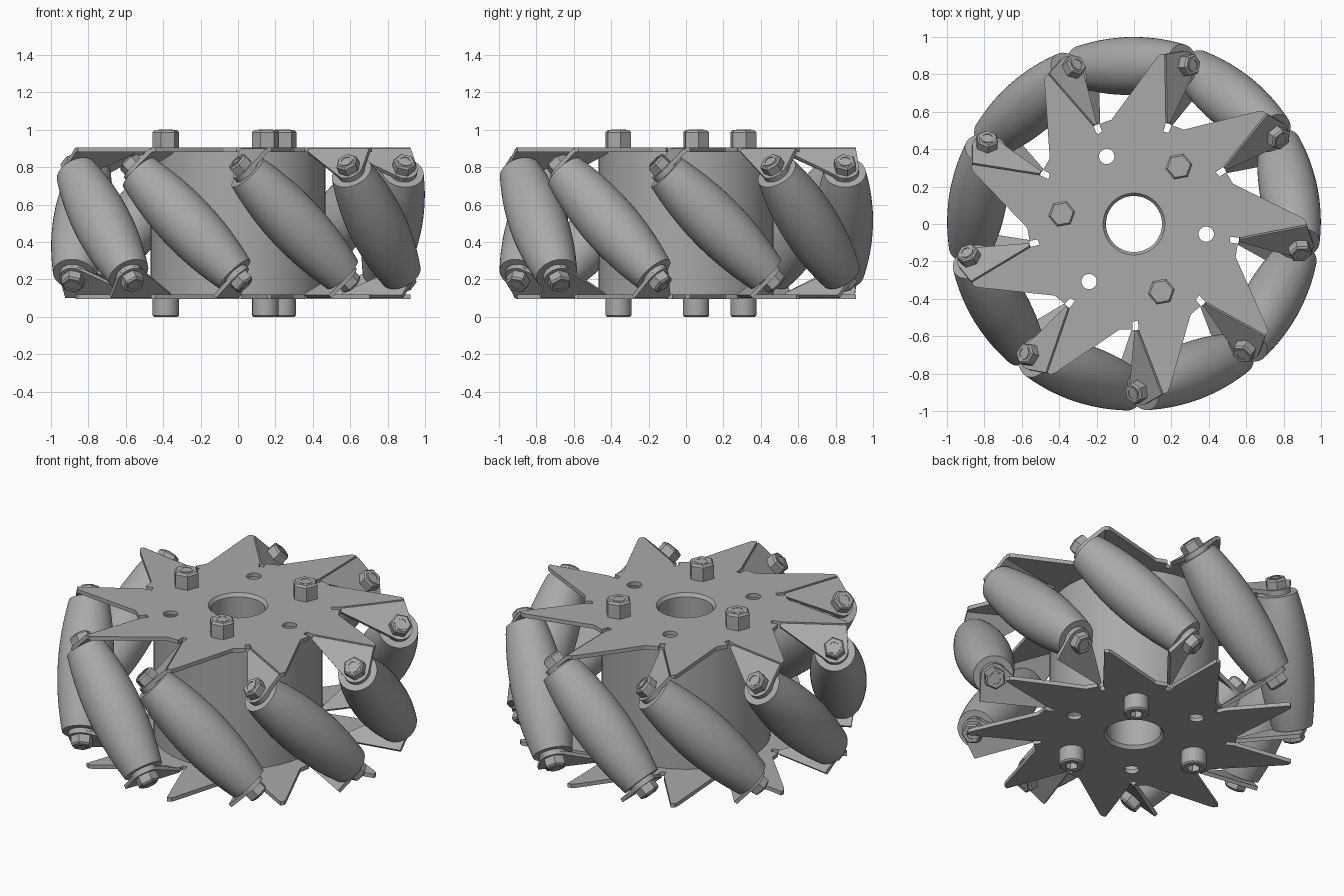
import bpy, bmesh
from math import sqrt, sin, cos, radians, pi
from mathutils import Matrix, Vector

if "Cube" in bpy.data.objects:
    bpy.data.objects.remove(bpy.data.objects["Cube"], do_unlink=True)

COUNT = 9               # rollers around the wheel
AXIS_R = 0.845          # distance of roller centres from the wheel axis
PLATE_Z, THICK = 0.892, 0.024
scene = bpy.context.scene

steel = bpy.data.materials.new("grey steel")
steel.use_nodes = True
grey = (0.40, 0.40, 0.40, 1)
steel.diffuse_color = grey
steel.node_tree.nodes["Principled BSDF"].inputs["Base Color"].default_value = grey


def move(x, y, z):
    return Matrix.Translation((x, y, z))


def turn(angle, axis="Z"):
    return Matrix.Rotation(radians(angle), 4, axis)


def place(name, mesh, matrix=Matrix()):
    ob = bpy.data.objects.new(name, mesh)
    ob.matrix_world = matrix
    scene.collection.objects.link(ob)
    return ob


def finish(mesh, smooth_angle=30):
    """Give a mesh its material and smooth it between sharp edges."""
    mesh.materials.clear()
    mesh.materials.append(steel)
    bm = bmesh.new()
    bm.from_mesh(mesh)
    bmesh.ops.recalc_face_normals(bm, faces=bm.faces)
    for f in bm.faces:
        f.smooth = True
        f.material_index = 0
    for e in bm.edges:
        e.smooth = e.is_manifold and e.calc_face_angle(0) < radians(smooth_angle)
    bm.to_mesh(mesh)
    bm.free()
    return mesh


def lathe(name, profile, sides):
    """Spin (radius, height) points around z."""
    bm = bmesh.new()
    verts = [bm.verts.new((r, 0, z)) for r, z in profile]
    edges = [bm.edges.new(pair) for pair in zip(verts, verts[1:])]
    bmesh.ops.spin(bm, geom=verts + edges, cent=(0, 0, 0), axis=(0, 0, 1),
                   angle=2 * pi, steps=sides, use_duplicate=False)
    bmesh.ops.remove_doubles(bm, verts=bm.verts, dist=1e-5)
    mesh = bpy.data.meshes.new(name)
    bm.to_mesh(mesh)
    bm.free()
    return finish(mesh)


def sheet(name, loops, thick):
    """Sheet metal blank: first loop is the outline, the rest are holes."""
    curve = bpy.data.curves.new(name, "CURVE")
    curve.dimensions, curve.fill_mode, curve.extrude = "2D", "BOTH", thick / 2
    for loop in loops:
        spline = curve.splines.new("POLY")
        spline.points.add(len(loop) - 1)
        for point, (x, y) in zip(spline.points, loop):
            point.co = (x, y, 0, 1)
        spline.use_cyclic_u = True
    ob = place(name, curve)
    bpy.context.view_layer.update()
    mesh = bpy.data.meshes.new_from_object(
        ob.evaluated_get(bpy.context.evaluated_depsgraph_get()))
    bpy.data.objects.remove(ob)
    bm = bmesh.new()
    bm.from_mesh(mesh)
    bmesh.ops.remove_doubles(bm, verts=bm.verts, dist=1e-5)
    bm.to_mesh(mesh)
    bm.free()
    mesh.name = name
    return finish(mesh)


def arc(cx, cy, r, start, end, steps):
    angles = [radians(start + (end - start) * i / steps) for i in range(steps + 1)]
    return [(cx + r * cos(a), cy + r * sin(a)) for a in angles]


def circle(cx, cy, r):
    return arc(cx, cy, r, 0, 350, 35)


# Star plate: one tooth with its relief slot, repeated around
tooth = [(-0.11, 0.56), (0.135, 0.885), (0.155, 0.905), (0.18, 0.905),
         (0.18, 0.54), (0.165, 0.49), (0.195, 0.485), (0.21, 0.525)]
step = 360 / COUNT
outline = [tuple((turn(1 - step * k) @ Vector((x, y, 0))).xy)
           for k in range(COUNT) for x, y in tooth]
hole_spots = [(turn(52 + 60 * k) @ Vector((0.39, 0, 0))) for k in range(6)]
plate = sheet("star_plate", [outline, circle(0, 0, 0.19)]
              + [circle(p.x, p.y, 0.041) for p in hole_spots[1::2]], THICK)
place("top_plate", plate, move(0, 0, PLATE_Z))
place("bottom_plate", plate, move(0, 0, 1 - PLATE_Z))

# Bent tab that holds a roller end, with a rounded eye
tab = sheet("roller_tab", [[(0, 0.54), (0.02, 0.535)]
                           + arc(0.15, AXIS_R, 0.075, -20, 100, 10)
                           + [(0, 0.905)]], 0.022)

# Barrel roller whose outside follows the wheel rim
half = 0.385
body = []
for i in range(25):
    s = half * (i / 12 - 1)
    body.append((1 - sqrt(AXIS_R ** 2 + s * s / 2), s))
roller = lathe("roller", [(0, -0.4), (0.075, -0.4), (0.075, -half), (0.1, -half)]
               + body + [(0.1, half), (0.075, half), (0.075, 0.4), (0, 0.4)], 48)

# Fasteners
hex_nut = lathe("hex_nut", [(0, 0), (0.062, 0), (0.062, 0.046), (0.052, 0.056),
                            (0, 0.056)], 6)
bolt_tip = lathe("bolt_tip", [(0.038, 0), (0.038, 0.06), (0.026, 0.06),
                              (0.026, 0.052), (0, 0.052)], 24)
big_nut = lathe("big_nut", [(0, 0), (0.073, 0), (0.073, 0.082), (0.062, 0.094),
                            (0, 0.094)], 6)
big_tip = lathe("big_tip", [(0.04, 0), (0.04, 0.096), (0.028, 0.096),
                            (0.028, 0.085), (0, 0.085)], 24)
cap_head = lathe("cap_head", [(0.07, 0.1), (0.07, 0.008), (0.062, 0),
                              (0.04, 0)], 32)
socket = lathe("socket", [(0.042, 0), (0.036, 0), (0.036, 0.05), (0, 0.05)], 6)

# Rollers with a tab and nut at each end
flip = move(0, 0, 0.5) @ turn(180, "Y") @ move(0, 0, -0.5)
for k in range(COUNT):
    spin = turn(1 + step * k)
    axle = move(0, AXIS_R, 0.5) @ turn(45, "Y")
    place("roller", roller, spin @ axle)
    for side, end in (("top", spin), ("bottom", spin @ flip)):
        place(side + "_tab", tab, end @ move(0.18, 0, PLATE_Z) @ turn(45, "Y"))
        seat = end @ axle @ move(0, 0, 0.415) @ turn(12)
        place(side + "_roller_nut", hex_nut, seat)
        place(side + "_roller_bolt_tip", bolt_tip, seat)

# Drum shell and central hub tube with chamfered bore
place("drum", lathe("drum", [(0.44, 0.11), (0.468, 0.11), (0.468, 0.89),
                             (0.44, 0.89), (0.44, 0.11)], 64))
place("hub", lathe("hub", [(0.15, 0.115), (0.165, 0.096), (0.2, 0.096), (0.2, 0.904),
                           (0.165, 0.904), (0.15, 0.885), (0.15, 0.115)], 64))

# Clamping bolts through the drum
for p in hole_spots[0::2]:
    top = move(p.x, p.y, PLATE_Z + THICK / 2)
    place("clamp_nut", big_nut, top @ turn(10))
    place("clamp_bolt_tip", big_tip, top)
    place("clamp_bolt_head", cap_head, move(p.x, p.y, 0))
    place("clamp_bolt_socket", socket, move(p.x, p.y, 0))
